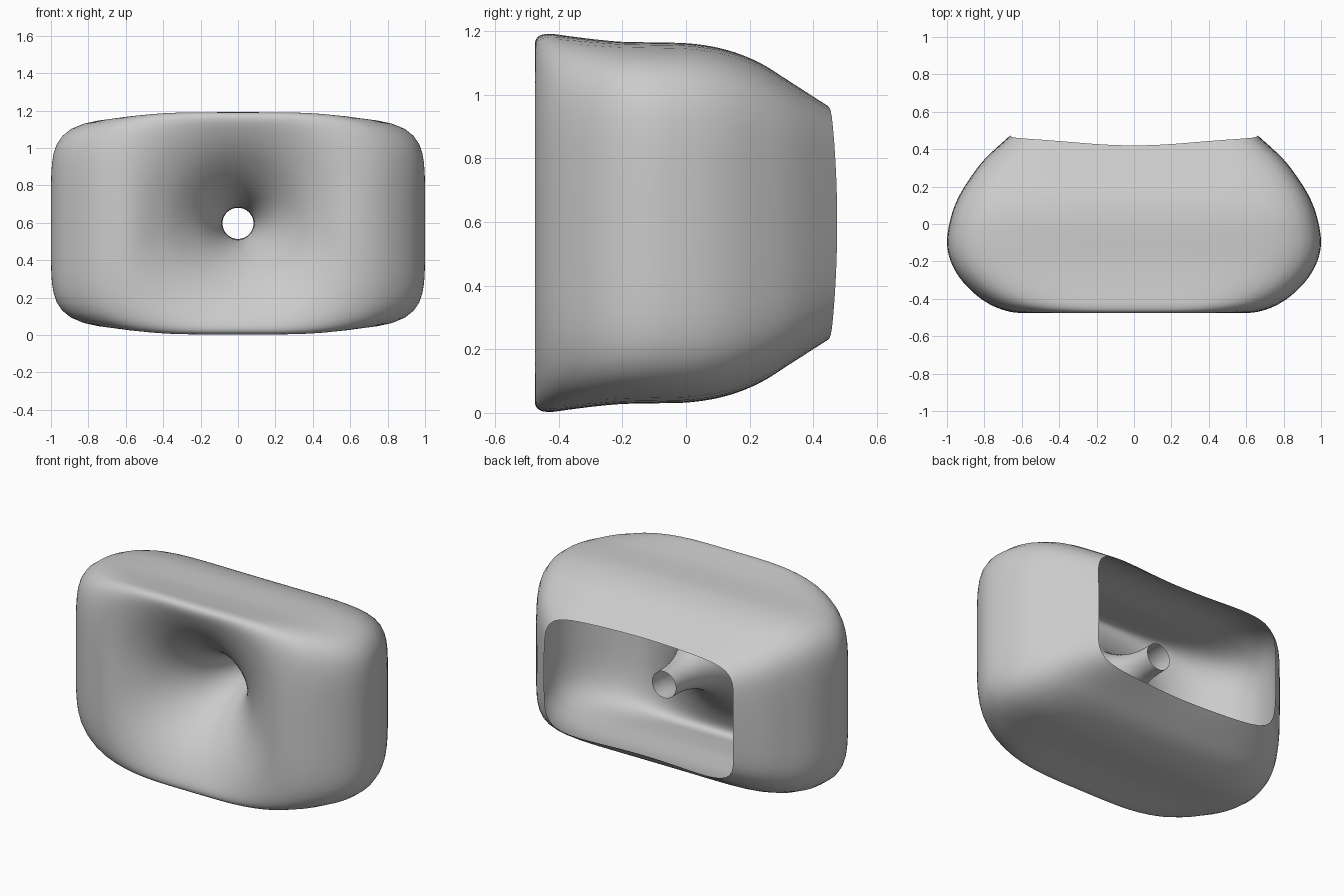
import bpy
import bmesh
from math import cos, sin, pi

if "Cube" in bpy.data.objects:
    bpy.data.objects.remove(bpy.data.objects["Cube"], do_unlink=True)

SEGMENTS = 96
STEPS = 4
MID_Z = 0.597

# Rings from horn throat, over the front lip, to the rear rim:
# depth, half width, half height, squareness
RINGS = [
    (0.22, 0.083, 0.083, 2), (0.08, 0.09, 0.09, 2), (-0.05, 0.125, 0.125, 2),
    (-0.17, 0.185, 0.185, 2), (-0.27, 0.265, 0.26, 2), (-0.36, 0.36, 0.35, 2.1),
    (-0.42, 0.45, 0.43, 2.3), (-0.46, 0.53, 0.505, 2.7), (-0.475, 0.6, 0.555, 3.4),
    (-0.465, 0.68, 0.585, 4), (-0.43, 0.77, 0.594, 4.6), (-0.37, 0.855, 0.587, 5.2),
    (-0.29, 0.93, 0.577, 5.7), (-0.2, 0.98, 0.569, 6), (-0.1, 1.0, 0.567, 6),
    (0.02, 0.983, 0.563, 6), (0.13, 0.945, 0.543, 6), (0.24, 0.88, 0.502, 6.2),
    (0.35, 0.795, 0.44, 6.5), (0.475, 0.66, 0.37, 7),
]


def smooth_rings(rows):
    """Catmull-Rom interpolation between the key rings."""
    result = []
    for i in range(len(rows) - 1):
        quad = [rows[max(i - 1, 0)], rows[i], rows[i + 1], rows[min(i + 2, len(rows) - 1)]]
        for s in range(STEPS):
            t = s / STEPS
            result.append([
                0.5 * (2 * q + (r - p) * t + (2 * p - 5 * q + 4 * r - w) * t * t
                       + (3 * q - p - 3 * r + w) * t ** 3)
                for p, q, r, w in zip(*quad)])
    return result + [list(rows[-1])]


def ring_points(y, a, b, n, outer):
    """Superellipse whose depth is scalloped near the rear rim."""
    for k in range(SEGMENTS):
        c, s = cos(2 * pi * k / SEGMENTS), sin(2 * pi * k / SEGMENTS)
        r = (abs(c) ** n + abs(s) ** n) ** (-1 / n)
        u, v = r * c, r * s
        rear = max(0, (y - 0.1) / 0.375) ** 2 if outer else 0
        scallop = 0.035 * (1 + cos(pi * u)) / 2 + 0.02 * v * v
        yield a * u, y - rear * scallop, MID_Z + b * v


def build_shell(name, material):
    bm = bmesh.new()
    rings = smooth_rings(RINGS)
    lip = min(range(len(rings)), key=lambda i: rings[i][0])
    loops = [[bm.verts.new(p) for p in ring_points(*ring, i > lip)]
             for i, ring in enumerate(rings)]
    for inner, outer in zip(loops, loops[1:]):
        for k in range(SEGMENTS):
            j = (k + 1) % SEGMENTS
            bm.faces.new((inner[k], outer[k], outer[j], inner[j])).smooth = True
    # Outside of the shell faces outward, front of the horn faces forward
    bm.normal_update()
    front = min(bm.faces, key=lambda f: f.calc_center_median().y)
    if front.normal.y > 0:
        bmesh.ops.reverse_faces(bm, faces=bm.faces[:])
    mesh = bpy.data.meshes.new(name)
    bm.to_mesh(mesh)
    bm.free()
    mesh.materials.append(material)
    obj = bpy.data.objects.new(name, mesh)
    bpy.context.collection.objects.link(obj)
    return obj


grey = bpy.data.materials.new("plain_grey")
grey.use_nodes = True
colour = (0.6, 0.6, 0.6, 1)
grey.diffuse_color = colour
grey.node_tree.nodes["Principled BSDF"].inputs["Base Color"].default_value = colour

build_shell("horn_shell", grey)
